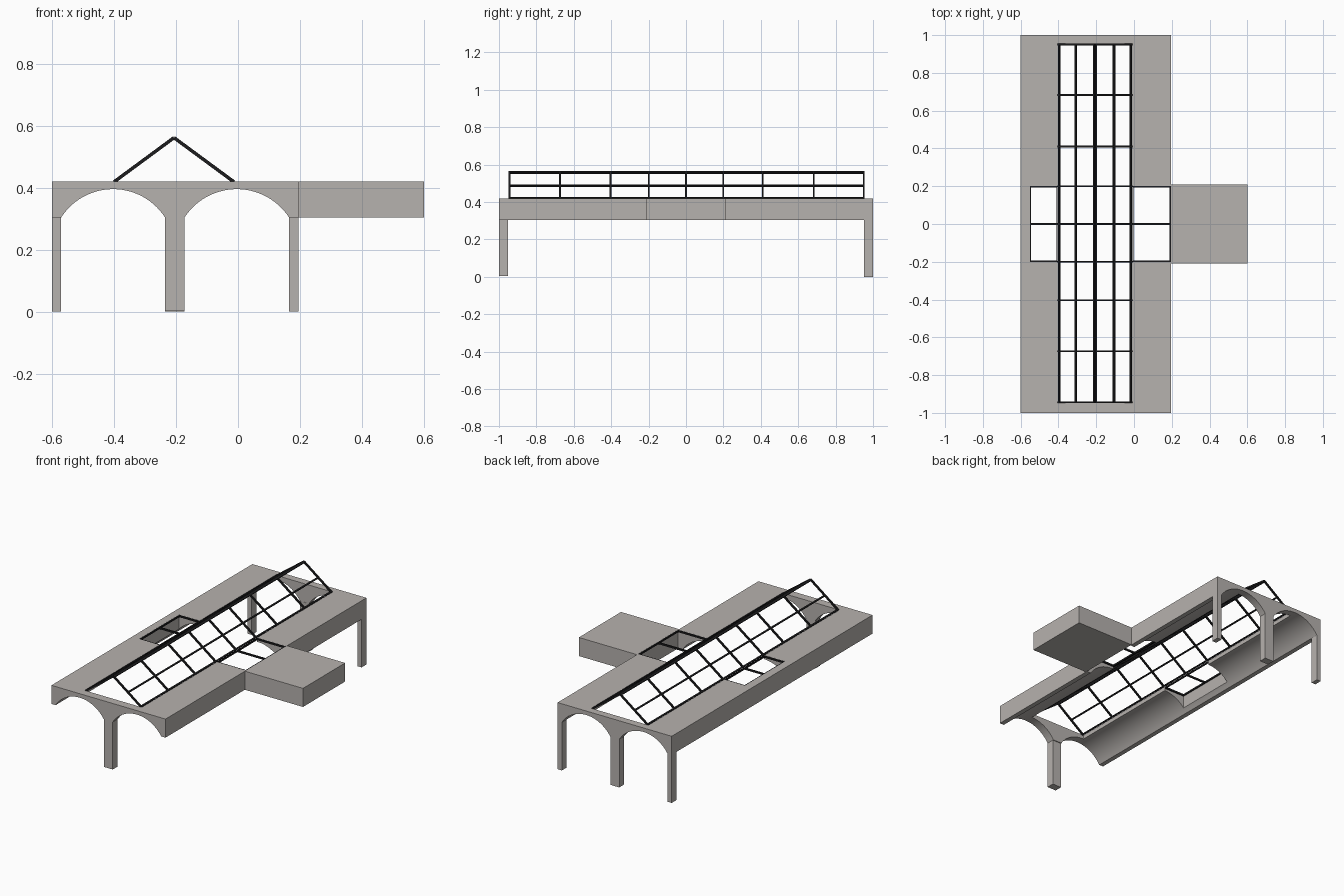
import bpy, bmesh, math
from mathutils import Vector, Matrix

if "Cube" in bpy.data.objects:
    bpy.data.objects.remove(bpy.data.objects["Cube"])


def material(name, rgb):
    m = bpy.data.materials.new(name)
    m.diffuse_color = (*rgb, 1)
    m.use_nodes = True
    m.node_tree.nodes["Principled BSDF"].inputs["Base Color"].default_value = m.diffuse_color
    return m


concrete = material("warm grey concrete", (0.47, 0.445, 0.425))
steel = material("black steel", (0.012, 0.012, 0.013))


def finish(name, bm, mat):
    bmesh.ops.recalc_face_normals(bm, faces=bm.faces[:])
    me = bpy.data.meshes.new(name)
    bm.to_mesh(me)
    bm.free()
    ob = bpy.data.objects.new(name, me)
    bpy.context.collection.objects.link(ob)
    me.materials.append(mat)
    return ob


def add_box(bm, lo, hi):
    lo, hi = Vector(lo), Vector(hi)
    mat = Matrix.Translation((lo + hi) / 2) @ Matrix.Diagonal((*(hi - lo), 1))
    bmesh.ops.create_cube(bm, size=1, matrix=mat)


def box(name, lo, hi, mat=concrete):
    bm = bmesh.new()
    add_box(bm, lo, hi)
    return finish(name, bm, mat)


def add_bar(bm, a, b, width, depth, up=(0, 0, 1)):
    # square bar from a to b, depth measured along up
    a, b = Vector(a), Vector(b)
    d = (b - a).normalized()
    side = Vector(up).cross(d).normalized()
    top = d.cross(side)
    rot = Matrix((side, top, d)).transposed().to_4x4()
    size = Matrix.Diagonal((width, depth, (b - a).length, 1))
    bmesh.ops.create_cube(bm, size=1, matrix=Matrix.Translation((a + b) / 2) @ rot @ size)


# Vaulted roof slab: twin-arch profile extruded along y
TOP, SPRING, RISE = 0.42, 0.303, 0.092


def arch(x0, x1, n=28):
    h = (x1 - x0) / 2
    r = (h * h + RISE * RISE) / (2 * RISE)
    a = math.asin(h / r)
    cx, cz = (x0 + x1) / 2, SPRING + RISE - r
    return [(cx + r * math.sin(t), cz + r * math.cos(t))
            for t in (-a + 2 * a * i / n for i in range(n + 1))]


profile = ([(-0.6, TOP), (-0.6, SPRING)] + arch(-0.571, -0.235)
           + arch(-0.173, 0.165) + [(0.195, SPRING), (0.195, TOP)])
bm = bmesh.new()
face = bm.faces.new([bm.verts.new((x, -1, z)) for x, z in profile])
ext = bmesh.ops.extrude_face_region(bm, geom=[face])
bmesh.ops.translate(bm, vec=(0, 2, 0),
                    verts=[v for v in ext["geom"] if isinstance(v, bmesh.types.BMVert)])
slab = finish("vaulted_roof", bm, concrete)

# Long and cross skylight openings
cutters = [box("long_opening_cutter", (-0.405, -0.947, 0.1), (-0.008, 0.953, 0.6)),
           box("cross_opening_cutter", (-0.55, -0.2, 0.1), (0.3, 0.2, 0.6))]
bpy.context.view_layer.objects.active = slab
slab.select_set(True)
for c in cutters:
    c.hide_render = True
    mod = slab.modifiers.new("cut", 'BOOLEAN')
    mod.operation, mod.object, mod.solver = 'DIFFERENCE', c, 'EXACT'
    bpy.ops.object.modifier_apply(modifier=mod.name)
    bpy.data.objects.remove(c)
bpy.ops.object.shade_smooth_by_angle(angle=math.radians(25))

# Side wing
box("side_wing", (0.195, -0.21, SPRING), (0.6, 0.21, TOP))

# Legs: one at the front, three at the back
box("front_middle_leg", (-0.235, -1, 0.004), (-0.173, -0.952, SPRING))
for name, x0, x1 in (("left", -0.6, -0.571), ("middle", -0.235, -0.173), ("right", 0.165, 0.195)):
    box("back_%s_leg" % name, (x0, 0.952, 0), (x1, 1, SPRING))

# Gabled skylight frame: rafters, purlins and ridge
RIDGE, HALF, Z0, Z1 = -0.2065, 0.194, 0.418, 0.561
Y0, Y1 = -0.944, 0.95
bm = bmesh.new()
for s in (-1, 1):
    eave = Vector((RIDGE + s * HALF, 0, Z0))
    peak = Vector((RIDGE, 0, Z1))
    normal = Vector((s * (Z1 - Z0), 0, HALF)).normalized()
    for y in (Y0, -0.674, -0.404, -0.2, 0, 0.2, 0.41, 0.683, Y1):
        off = Vector((0, y, 0))
        add_bar(bm, eave + off, peak + off, 0.009, 0.011, normal)
    for t in (0.02, 0.48, 0.98):
        p = eave.lerp(peak, t)
        add_bar(bm, (p.x, Y0, p.z), (p.x, Y1, p.z), 0.009, 0.011, normal)
finish("gable_skylight_frame", bm, steel)

# Flat skylight frames over the two cross openings
bm = bmesh.new()
for x0, x1 in ((-0.55, -0.405), (-0.008, 0.195)):
    for y in (-0.197, 0, 0.197):
        add_bar(bm, (x0, y, 0.414), (x1, y, 0.414), 0.008, 0.011)
    for x in (x0 + 0.003, x1 - 0.003):
        add_bar(bm, (x, -0.2, 0.414), (x, 0.2, 0.414), 0.006, 0.011)
finish("flat_skylight_frames", bm, steel)
